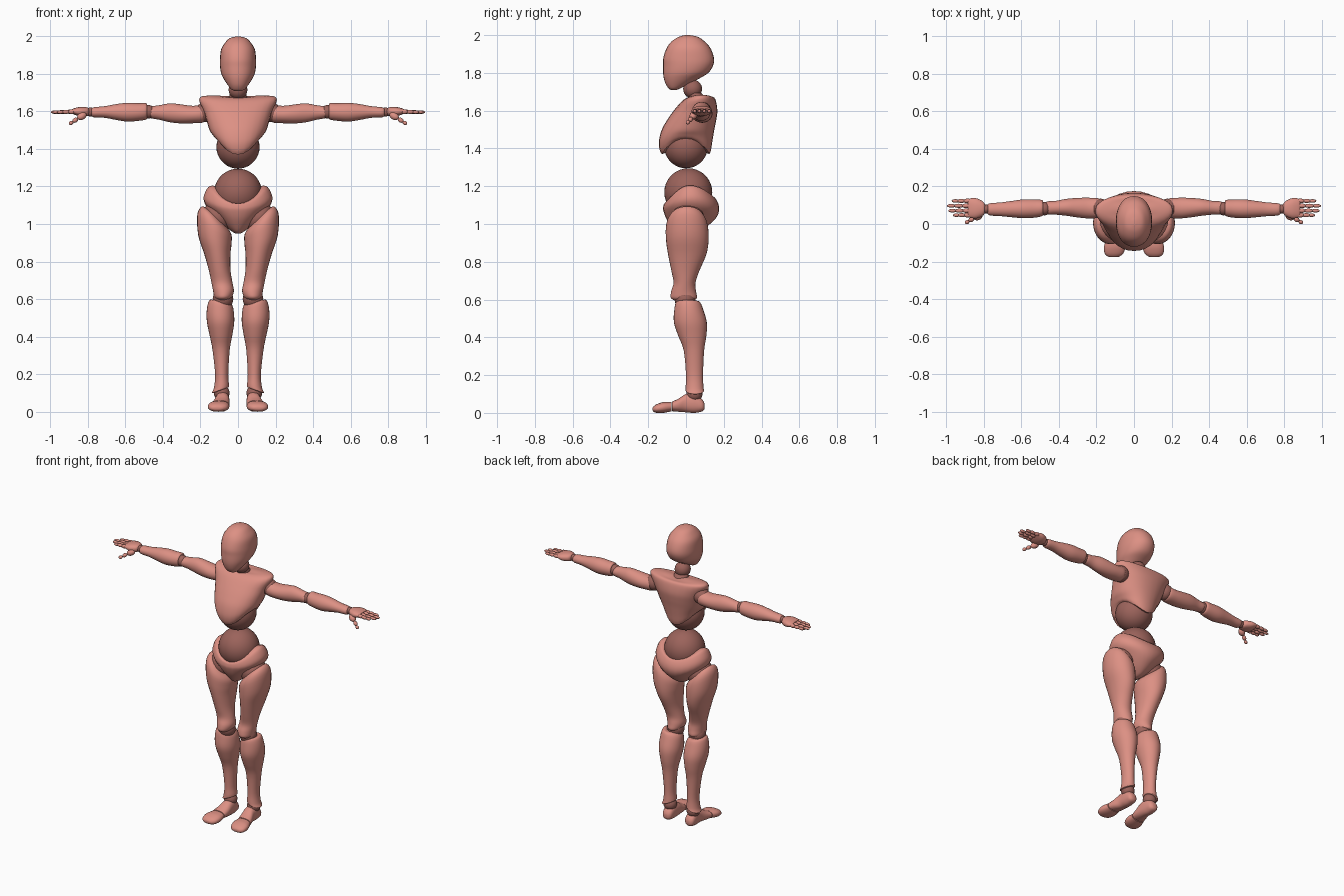
import bpy, bmesh, math
from mathutils import Vector


def material(name, rgb):
    m = bpy.data.materials.new(name)
    m.diffuse_color = (*rgb, 1)
    return m


SKIN = material("salmon shell", (0.72, 0.28, 0.23))
JOINT = material("dark salmon joint", (0.33, 0.125, 0.105))


def finish(bm, name, mat, angle=40):
    bmesh.ops.recalc_face_normals(bm, faces=bm.faces)
    me = bpy.data.meshes.new(name)
    bm.to_mesh(me)
    bm.free()
    me.materials.append(mat)
    ob = bpy.data.objects.new(name, me)
    bpy.context.collection.objects.link(ob)
    bpy.ops.object.select_all(action='DESELECT')
    ob.select_set(True)
    bpy.context.view_layer.objects.active = ob
    bpy.ops.object.shade_smooth_by_angle(angle=math.radians(angle))
    return ob


def spline(rings, steps):
    """Smooth in-between rings passing through the given ones."""
    out = []
    n = len(rings)
    for i in range(n - 1):
        a, b, c, d = (rings[max(0, min(n - 1, i + k))] for k in (-1, 0, 1, 2))
        for s in range(steps):
            t = s / steps
            out.append([0.5 * (2 * q + (r - p) * t + (2 * p - 5 * q + 4 * r - w) * t * t
                               + (3 * q - p - 3 * r + w) * t ** 3)
                        for p, q, r, w in zip(a, b, c, d)])
    return out + [rings[-1]]


def loft(name, rings, axis='z', side=1, power=2.0, mat=SKIN, steps=4, seg=28):
    """Ring = (position, u0, u1, v0, v1, saddle, tilt, front-back tilt)."""
    rings = [list(r) + [0] * (8 - len(r)) for r in rings]
    bm = bmesh.new()
    loops = []
    for t, u0, u1, v0, v1, saddle, tilt, lean in spline(rings, steps):
        loop = []
        for k in range(seg):
            a = 2 * math.pi * k / seg
            cu, sv = math.cos(a), math.sin(a)
            un = math.copysign(abs(cu) ** (2 / power), cu)
            vn = math.copysign(abs(sv) ** (2 / power), sv)
            u = (u0 + u1) / 2 + un * (u1 - u0) / 2
            v = (v0 + v1) / 2 + vn * (v1 - v0) / 2
            w = t + saddle * un * un + tilt * un + lean * vn
            x, y, z = {'z': (u, v, w), 'x': (w, u, v), 'y': (u, w, v)}[axis]
            loop.append(bm.verts.new((x * side, y, z)))
        loops.append(loop)
    for la, lb in zip(loops, loops[1:]):
        for k in range(seg):
            j = (k + 1) % seg
            bm.faces.new((la[k], la[j], lb[j], lb[k]))
    for loop in (loops[0], loops[-1]):
        mid = bm.verts.new(sum((v.co for v in loop), Vector()) / seg)
        for k in range(seg):
            bm.faces.new((loop[k], loop[(k + 1) % seg], mid))
    return finish(bm, name, mat)


def ball(name, c, r, mat=JOINT, seg=28):
    bm = bmesh.new()
    bmesh.ops.create_uvsphere(bm, u_segments=seg, v_segments=seg // 2, radius=r)
    bmesh.ops.translate(bm, verts=bm.verts, vec=c)
    return finish(bm, name, mat, 60)


def bead(name, p, q, r, side):
    """Ellipsoid stretched between two points."""
    p, q = (Vector((v[0] * side, v[1], v[2])) for v in (p, q))
    bm = bmesh.new()
    bmesh.ops.create_uvsphere(bm, u_segments=12, v_segments=8, radius=1)
    rot = (q - p).to_track_quat('Z', 'Y')
    half = (q - p).length / 2
    for v in bm.verts:
        v.co = rot @ Vector((v.co.x * r, v.co.y * r, v.co.z * half)) + (p + q) / 2
    return finish(bm, name, SKIN, 60)


# Head: round skull narrowing to a forward chin
loft("head", [
    (2.0, -.008, .008, -.005, .02), (1.99, -.045, .045, -.04, .065), (1.965, -.07, .07, -.078, .1),
    (1.93, -.09, .09, -.103, .13), (1.88, -.096, .096, -.12, .148), (1.84, -.096, .096, -.121, .144),
    (1.80, -.089, .089, -.121, .118), (1.77, -.074, .074, -.117, .07),
    (1.74, -.054, .054, -.107, .015), (1.718, -.036, .036, -.092, -.03),
    (1.71, -.02, .02, -.08, -.05)], power=2.15)

# Neck
ball("neck_ball", (0, .035, 1.715), .05)
loft("neck", [(1.655, -.052, .052, .01, .12), (1.685, -.046, .046, .01, .09),
              (1.70, -.04, .04, .005, .07)], mat=JOINT)

# Ribcage with arched lower edge over the belly ball
loft("ribcage", [
    (1.672, -.10, .10, .04, .12, .012), (1.672, -.185, .185, .015, .145, .01),
    (1.652, -.207, .207, -.02, .158, .008), (1.60, -.183, .183, -.065, .166),
    (1.55, -.167, .167, -.1, .16), (1.50, -.152, .152, -.128, .15),
    (1.44, -.135, .135, -.143, .14, .035), (1.395, -.122, .122, -.14, .133, .065),
    (1.37, -.112, .112, -.128, .125, .085)], power=2.2)
ball("upper_belly_ball", (0, 0, 1.41), .115, seg=36)
ball("lower_belly_ball", (0, .012, 1.168), .127, seg=36)

# Pelvis with a rim raised at the hips and a narrow crotch
loft("pelvis", [
    (1.12, -.135, .135, -.1, .125, .085, 0, .012), (1.125, -.16, .16, -.115, .148, .07, 0, .018),
    (1.10, -.183, .183, -.121, .17, .045, 0, .01), (1.07, -.172, .172, -.12, .175, .03),
    (1.03, -.125, .125, -.105, .158, .02), (.99, -.07, .07, -.08, .115),
    (.96, -.032, .032, -.055, .07), (.95, -.015, .015, -.03, .04)])

for side, tag in ((1, "left"), (-1, "right")):
    # Legs
    ball("hip_ball_" + tag, (side * .115, .01, 1.03), .085)
    loft("thigh_" + tag, [
        (1.06, .11, .16, -.02, .05, 0, .02), (1.048, .075, .193, -.075, .085, 0, .045),
        (1.0, .037, .217, -.104, .113, 0, .05), (.92, .034, .212, -.106, .12, 0, .02),
        (.84, .04, .18, -.095, .108), (.755, .04, .156, -.078, .072),
        (.69, .03, .142, -.066, .05), (.645, .022, .133, -.078, .053),
        (.61, .032, .126, -.081, .058), (.595, .05, .112, -.06, .04)], side=side)
    ball("knee_ball_" + tag, (side * .08, -.005, .6), .055)
    loft("shin_" + tag, [
        (.59, .055, .125, -.03, .055), (.585, .035, .152, -.053, .075, 0, .01),
        (.545, .024, .166, -.062, .092), (.48, .02, .166, -.064, .11),
        (.41, .03, .152, -.042, .108), (.33, .044, .136, -.012, .096),
        (.2, .052, .122, 0, .09), (.135, .048, .128, -.002, .093, 0, -.008),
        (.115, .05, .138, 0, .095, 0, -.015), (.113, .065, .12, .02, .08, 0, -.012)], side=side)
    # Feet
    ball("ankle_ball_" + tag, (side * .087, .045, .1), .042)
    loft("heel_" + tag, [
        (.098, .07, .1, .02, .05), (.085, .053, .115, .008, .072), (.045, .047, .12, 0, .105),
        (0, .045, .122, .003, .1), (-.04, .046, .135, .006, .075),
        (-.074, .05, .145, .009, .06)], axis='y', side=side, power=2.3)
    loft("toes_" + tag, [
        (-.078, .05, .146, .008, .058), (-.12, .046, .16, 0, .057), (-.155, .056, .157, 0, .046),
        (-.172, .075, .142, .006, .034), (-.177, .09, .125, .014, .026)],
        axis='y', side=side, power=2.3)

    # Arms
    ball("shoulder_ball_" + tag, (side * .178, .083, 1.595), .052)
    loft("upper_arm_" + tag, [
        (.18, .06, .11, 1.565, 1.615), (.183, .035, .135, 1.542, 1.634),
        (.24, .03, .14, 1.537, 1.63), (.3, .035, .139, 1.536, 1.637),
        (.36, .044, .134, 1.542, 1.643), (.42, .05, .123, 1.556, 1.633),
        (.465, .05, .12, 1.564, 1.626), (.472, .062, .108, 1.575, 1.615)],
        axis='x', side=side)
    ball("elbow_ball_" + tag, (side * .478, .082, 1.598), .036)
    loft("forearm_" + tag, [
        (.486, .06, .11, 1.575, 1.625), (.488, .043, .127, 1.558, 1.643),
        (.53, .034, .131, 1.55, 1.644), (.59, .031, .131, 1.546, 1.646),
        (.65, .036, .123, 1.555, 1.639), (.71, .042, .115, 1.566, 1.628),
        (.77, .046, .11, 1.569, 1.622), (.782, .06, .1, 1.58, 1.612)], axis='x', side=side)
    # Hands
    ball("wrist_ball_" + tag, (side * .787, .08, 1.597), .024)
    loft("palm_" + tag, [
        (.793, .062, .1, 1.585, 1.613), (.805, .045, .12, 1.575, 1.622),
        (.84, .03, .137, 1.573, 1.624), (.87, .033, .137, 1.582, 1.618),
        (.885, .04, .13, 1.59, 1.612)], axis='x', side=side, power=2.3)
    for i, (y, tip) in enumerate(((.047, .965), (.071, .99), (.097, .998), (.123, .972))):
        x0, z = .87, 1.599
        for j in range(3):
            step = (tip - x0) / 3
            bead(f"finger_{i + 1}_{j + 1}_{tag}", (x0 + step * j - .006, y, z - .001 * j),
                 (x0 + step * (j + 1) + (.006 if j < 2 else 0), y, z - .001 * (j + 1)),
                 .0125 - .0015 * j, side)
    thumb = ((.81, .05, 1.588), (.855, .03, 1.562), (.88, .016, 1.545), (.9, .004, 1.532))
    for j in range(3):
        bead(f"thumb_{j + 1}_{tag}", thumb[j], thumb[j + 1], (.02, .013, .011)[j], side)
